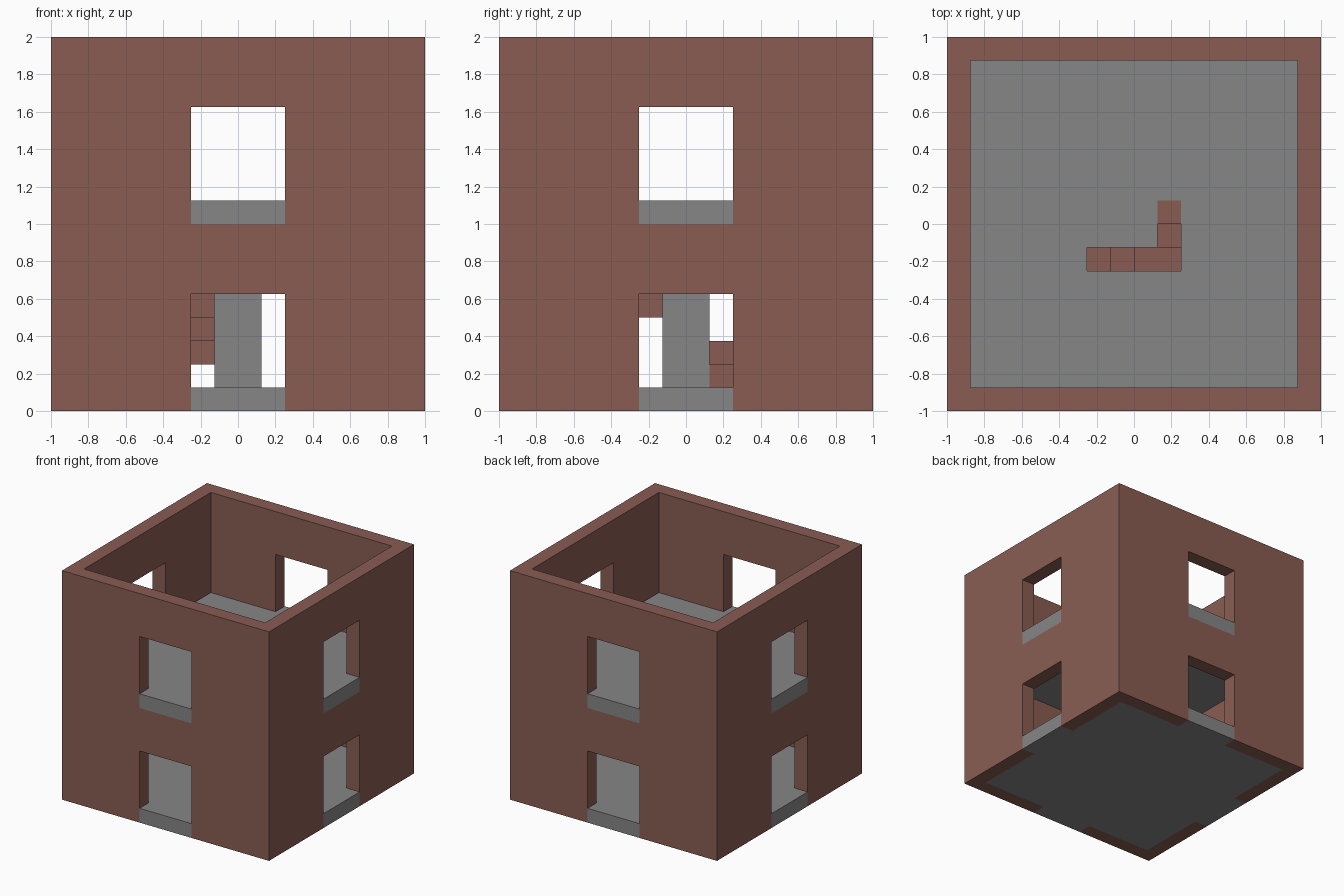
import bpy
import bmesh
from mathutils import Matrix, Vector

U = 0.125  # one block

if "Cube" in bpy.data.objects:
    bpy.data.objects.remove(bpy.data.objects["Cube"], do_unlink=True)


def material(name, rgb):
    mat = bpy.data.materials.new(name)
    mat.use_nodes = True
    colour = (*rgb, 1)
    mat.diffuse_color = colour
    mat.node_tree.nodes["Principled BSDF"].inputs["Base Color"].default_value = colour
    return mat


brick = material("brick brown", (0.25, 0.108, 0.086))
stone = material("stone grey", (0.24, 0.24, 0.24))


def finish(name, bm, mat):
    bmesh.ops.recalc_face_normals(bm, faces=bm.faces)
    mesh = bpy.data.meshes.new(name)
    bm.to_mesh(mesh)
    bm.free()
    mesh.materials.append(mat)
    obj = bpy.data.objects.new(name, mesh)
    bpy.context.collection.objects.link(obj)
    return obj


def box(name, low, high, mat):
    """Box between two corners given in blocks."""
    low, high = Vector(low) * U, Vector(high) * U
    bm = bmesh.new()
    bmesh.ops.create_cube(bm, size=1)
    bmesh.ops.scale(bm, vec=high - low, verts=bm.verts)
    bmesh.ops.translate(bm, vec=(low + high) / 2, verts=bm.verts)
    return finish(name, bm, mat)


def cut(obj, cutters):
    """Subtract the cutters, bake the result and remove the cutters."""
    for c in cutters:
        c.hide_render = True
        mod = obj.modifiers.new("cut", "BOOLEAN")
        mod.operation, mod.solver, mod.object = "DIFFERENCE", "EXACT", c
    graph = bpy.context.evaluated_depsgraph_get()
    baked = bpy.data.meshes.new_from_object(obj.evaluated_get(graph))
    obj.modifiers.clear()
    obj.data = baked
    for c in cutters:
        bpy.data.objects.remove(c, do_unlink=True)


def floor(name, z):
    """Square slab with a sill tab reaching through each wall."""
    bm = bmesh.new()
    quarter = [(7, -2), (8, -2), (8, 2), (7, 2), (7, 7)]
    verts = []
    for turn in range(4):
        rot = Matrix.Rotation(turn * 1.5707963, 3, "Z")
        verts += [bm.verts.new(rot @ Vector((x, y, z)) * U) for x, y in quarter]
    face = bm.faces.new(verts)
    out = bmesh.ops.extrude_face_region(bm, geom=[face])
    top = [v for v in out["geom"] if isinstance(v, bmesh.types.BMVert)]
    bmesh.ops.translate(bm, vec=(0, 0, U), verts=top)
    return finish(name, bm, stone)


# Walls: hollow shell with a window through every side on both storeys
walls = box("walls", (-8, -8, 0), (8, 8, 16), brick)
cutters = [box("hollow_cutter", (-7, -7, -1), (7, 7, 17), brick)]
for low, high in ((-1, 5), (8, 13)):
    cutters.append(box("window_cutter_x", (-9, -2, low), (9, 2, high), brick))
    cutters.append(box("window_cutter_y", (-2, -9, low), (2, 9, high), brick))
cut(walls, cutters)

# Floors, the upper one open over the stair
floor("lower_floor", 0)
upper = floor("upper_floor", 8)
cut(upper, [box("stairwell_cutter_front", (-2, -2, 7), (2, -1, 10), brick),
            box("stairwell_cutter_side", (1, -2, 7), (2, 1, 10), brick)])

# Central stair column
box("stair_column", (-1, -1, 1), (1, 1, 8), stone)

# Winding stair: a short and a long step on each side of the column
for side in range(4):
    rot = Matrix.Rotation(side * 1.5707963, 3, "Z")
    for k, (x0, x1) in enumerate(((0, 1), (-2, 0))):
        level = 2 * side + k + 1
        if level == 8:
            x0 = -1  # shorten the top landing step
            x0, x1 = x0, 0
        if level == 8:
            corners = [Vector((1, 0, 0)), Vector((2, 1, 0))]
        else:
            corners = [rot @ Vector((x0, 1, 0)), rot @ Vector((x1, 2, 0))]
        xs = sorted(round(c.x) for c in corners)
        ys = sorted(round(c.y) for c in corners)
        box(f"step_{level}", (xs[0], ys[0], level), (xs[1], ys[1], level + 1), brick)
